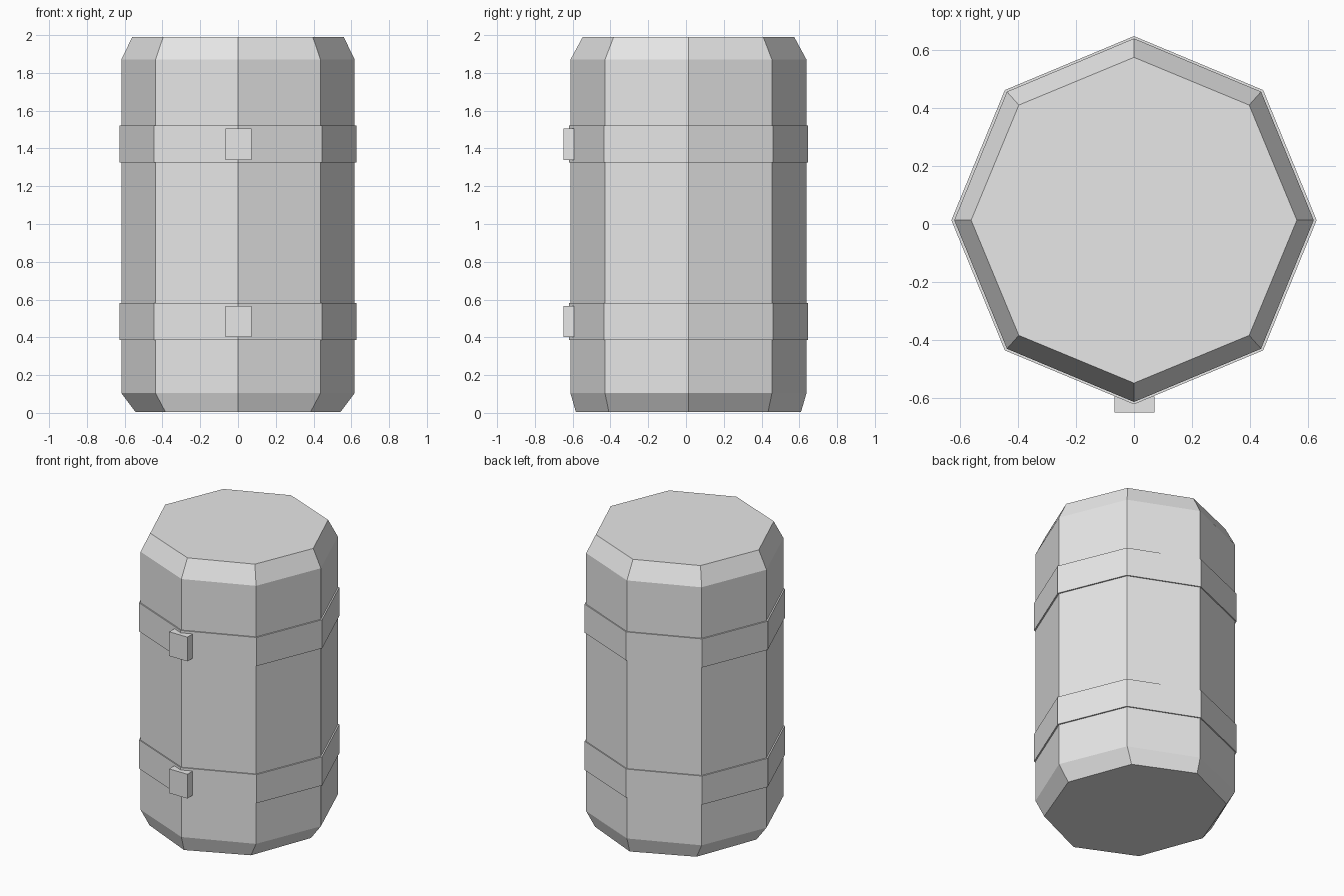
import bpy, bmesh, math

if "Cube" in bpy.data.objects:
    bpy.data.objects.remove(bpy.data.objects["Cube"])

grey = bpy.data.materials.new("plain_grey")
grey.diffuse_color = (0.8, 0.8, 0.8, 1)
grey.use_nodes = True
grey.node_tree.nodes["Principled BSDF"].inputs["Base Color"].default_value = grey.diffuse_color

CY = 0.013  # barrel axis sits slightly behind the origin


def lathe_octagon(name, rings):
    """Closed eight-sided solid; each ring is (radius x, radius y, z)."""
    bm = bmesh.new()
    loops = []
    for rx, ry, z in rings:
        loops.append([bm.verts.new((rx * math.cos(i * math.pi / 4),
                                    CY + ry * math.sin(i * math.pi / 4), z))
                      for i in range(8)])
    for a, b in zip(loops, loops[1:]):
        for i in range(8):
            j = (i + 1) % 8
            bm.faces.new((a[i], a[j], b[j], b[i]))
    bm.faces.new(loops[0][::-1])
    bm.faces.new(loops[-1])
    finish(name, bm)


def box(name, lo, hi):
    bm = bmesh.new()
    bmesh.ops.create_cube(bm, size=1)
    for v in bm.verts:
        v.co = [(l + h) / 2 + c * (h - l) for l, h, c in zip(lo, hi, v.co)]
    finish(name, bm)


def finish(name, bm):
    bmesh.ops.recalc_face_normals(bm, faces=bm.faces)
    mesh = bpy.data.meshes.new(name)
    bm.to_mesh(mesh)
    bm.free()
    mesh.materials.append(grey)
    bpy.context.collection.objects.link(bpy.data.objects.new(name, mesh))


# Barrel body with tapered bottom and top
lathe_octagon("barrel_body", [(0.543, 0.596, 0.005), (0.618, 0.625, 0.105),
                              (0.618, 0.625, 1.87), (0.56, 0.56, 1.99)])

# Two hoops, each with a latch block on the front corner
for label, z in (("lower", 0.485), ("upper", 1.423)):
    lathe_octagon(label + "_hoop", [(0.628, 0.633, z - 0.098),
                                    (0.628, 0.633, z + 0.098)])
    box(label + "_latch", (-0.067, -0.648, z - 0.084), (0.071, -0.593, z + 0.082))
